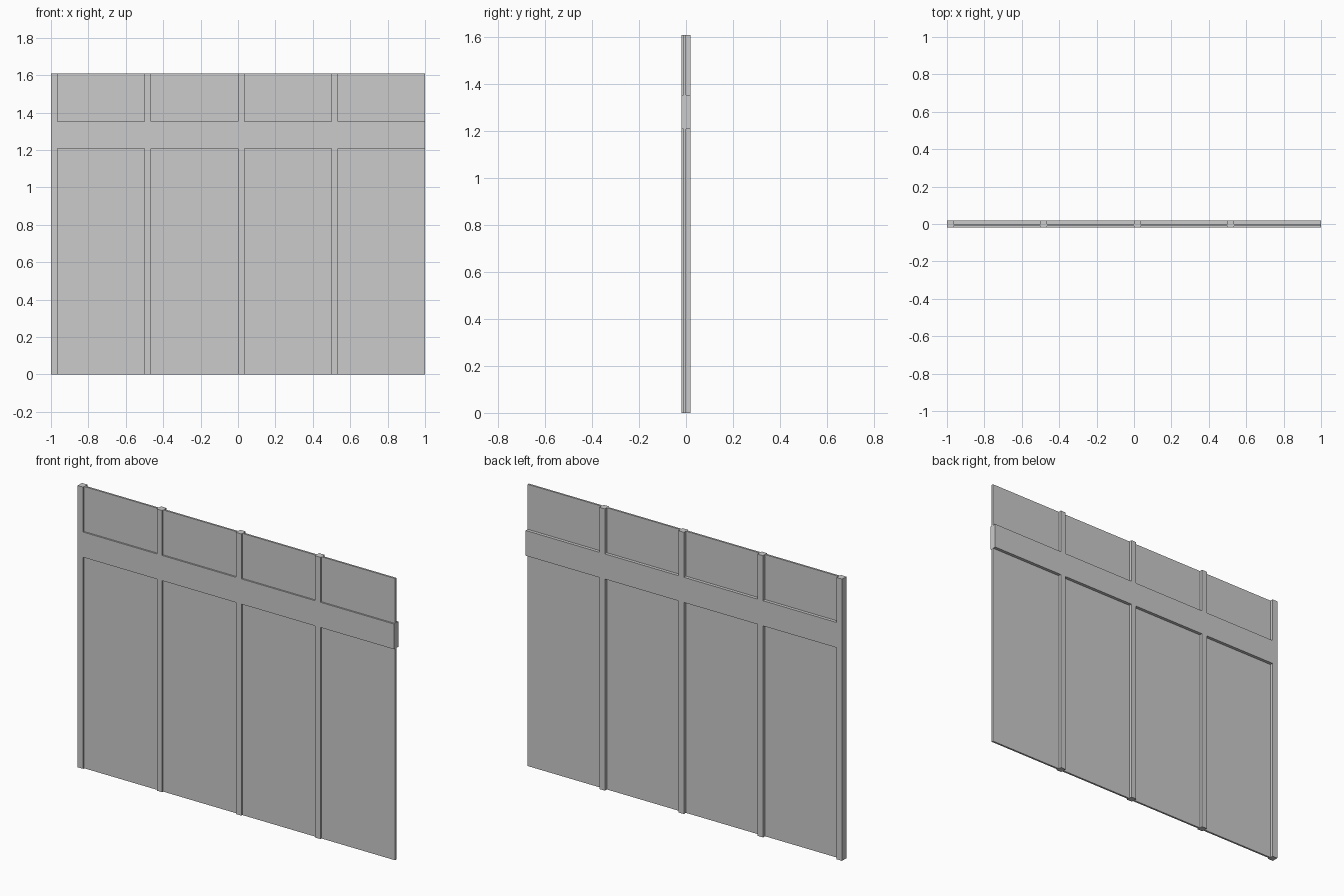
import bpy
import bmesh
from mathutils import Matrix, Vector

if "Cube" in bpy.data.objects:
    bpy.data.objects.remove(bpy.data.objects["Cube"])

HEIGHT = 1.61
HALF = 0.019            # half depth of posts and rail
POST_W = 0.034
RAIL = (1.209, 1.353)   # bottom and top of the rail


def box(name, lo, hi):
    lo, hi = Vector(lo), Vector(hi)
    bm = bmesh.new()
    bmesh.ops.create_cube(bm, size=1.0, matrix=Matrix.Diagonal((*(hi - lo), 1.0)))
    mesh = bpy.data.meshes.new(name)
    bm.to_mesh(mesh)
    bm.free()
    obj = bpy.data.objects.new(name, mesh)
    obj.location = (lo + hi) / 2
    bpy.context.collection.objects.link(obj)
    return obj


# Thin sheet running the full width
box("wall_panel", (-1, -0.010, 0), (1, 0.001, HEIGHT))

# Horizontal rail, proud of the sheet on both sides
box("cross_rail", (-1, -HALF, RAIL[0]), (1, HALF, RAIL[1]))

# Posts at the left of each bay, meeting the rail flush from below and above
for i in range(4):
    x = -1 + 0.5 * i
    for part, z0, z1 in (("lower", 0, RAIL[0]), ("upper", RAIL[1], HEIGHT)):
        box(f"{part}_post_{i + 1}", (x, -HALF, z0), (x + POST_W, HALF, z1))
